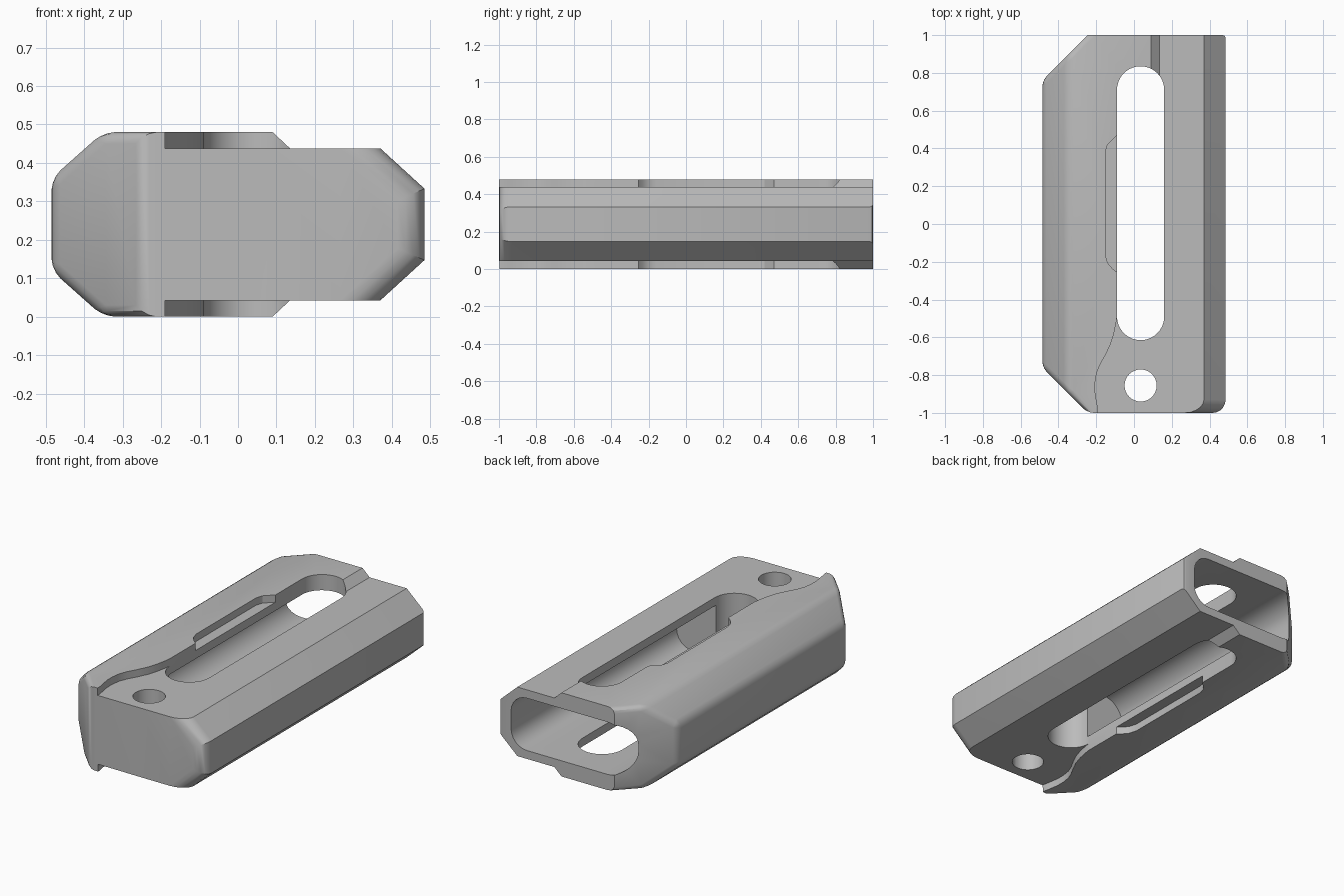
import bpy, bmesh, math
from mathutils import Vector

if "Cube" in bpy.data.objects:
    bpy.data.objects.remove(bpy.data.objects["Cube"])

MID = 0.24  # the shell is mirrored about this height


def prism(name, pts, axis, lo, hi):
    """Extrude a 2D outline: axis 'y' takes (x, z) points, axis 'z' takes (x, y)."""
    bm = bmesh.new()
    put = (lambda p, h: (p[0], h, p[1])) if axis == 'y' else (lambda p, h: (p[0], p[1], h))
    face = bm.faces.new([bm.verts.new(put(p, lo)) for p in pts])
    ext = bmesh.ops.extrude_face_region(bm, geom=[face])
    move = Vector((0, hi - lo, 0) if axis == 'y' else (0, 0, hi - lo))
    bmesh.ops.translate(bm, vec=move, verts=[g for g in ext['geom'] if isinstance(g, bmesh.types.BMVert)])
    bmesh.ops.recalc_face_normals(bm, faces=bm.faces)
    mesh = bpy.data.meshes.new(name)
    bm.to_mesh(mesh)
    bm.free()
    ob = bpy.data.objects.new(name, mesh)
    bpy.context.collection.objects.link(ob)
    return ob


def arc(cx, cy, r, a0, a1, n):
    return [(cx + r * math.cos(math.radians(a0 + (a1 - a0) * i / n)),
             cy + r * math.sin(math.radians(a0 + (a1 - a0) * i / n))) for i in range(n + 1)]


# Outer shell: half profile mirrored in height
half = [(0.485, 0.333), (0.37, 0.438), (0.135, 0.438), (0.09, 0.48), (-0.35, 0.48), (-0.485, 0.36)]
profile = half + [(x, 2 * MID - z) for x, z in reversed(half)]
shell = prism("hollow_shell", profile, 'y', -1, 1)

bm = bmesh.new()
bm.from_mesh(shell.data)

# Slanted left corners
for s in (-1, 1):
    cut = bmesh.ops.bisect_plane(bm, geom=bm.verts[:] + bm.edges[:] + bm.faces[:], dist=1e-5,
                                 plane_co=(-0.245, s, 0), plane_no=(-1, s, 0), clear_outer=True)
    rim = [g for g in cut['geom_cut'] if isinstance(g, bmesh.types.BMEdge)]
    bmesh.ops.contextual_create(bm, geom=rim)
bmesh.ops.recalc_face_normals(bm, faces=bm.faces)


def soften(test, size, segs):
    edges = [e for e in bm.edges if all(test(v.co) for v in e.verts)]
    bmesh.ops.bevel(bm, geom=edges, offset=size, segments=segs, profile=0.5,
                    affect='EDGES', clamp_overlap=True)


# Rounded edges: front right corner, back right corner, whole left side
soften(lambda c: c.x > 0.36 and c.y < -0.999, 0.07, 5)
soften(lambda c: c.x > 0.48 and c.y > 0.999, 0.015, 2)
left = [e for e in bm.edges if all(v.co.x < -0.2 for v in e.verts)
        and not all(v.co.y > 0.999 for v in e.verts)]
bmesh.ops.bevel(bm, geom=left, offset=0.03, segments=3, profile=0.5,
                affect='EDGES', clamp_overlap=True)
bmesh.ops.recalc_face_normals(bm, faces=bm.faces)
bm.to_mesh(shell.data)
bm.free()

# Cavity open at the back
cavity = (arc(0.31, 0.29, 0.1, 0, 90, 6) + arc(-0.205, 0.26, 0.13, 90, 180, 8)
          + arc(-0.205, 0.22, 0.13, 180, 270, 8) + arc(0.31, 0.19, 0.1, 270, 360, 6))
# Long slot and round hole through both sides
slot = arc(0.035, 0.71, 0.125, 0, 180, 20) + arc(0.035, -0.49, 0.125, 180, 360, 20)
hole = arc(0.035, -0.855, 0.085, 0, 348.75, 31)
# Lowered panel: wavy front border, notch beside the slot
panel = [(-0.19, -1.1), (-0.19, -0.985), (-0.198, -0.94), (-0.206, -0.89), (-0.206, -0.84),
         (-0.198, -0.79), (-0.18, -0.745), (-0.152, -0.695), (-0.125, -0.64), (-0.106, -0.58),
         (-0.094, -0.52), (-0.088, -0.47), (-0.07, -0.45),
         (-0.07, -0.28), (-0.09, -0.255), (-0.115, -0.235), (-0.14, -0.205), (-0.152, -0.16),
         (-0.152, 0.38), (-0.14, 0.42), (-0.115, 0.445), (-0.09, 0.47), (-0.07, 0.5),
         (-0.07, 0.7), (0.145, 0.7), (0.145, -1.1)]

cutters = [prism("cavity_cutter", cavity, 'y', -0.5, 1.2),
           prism("slot_cutter", slot, 'z', -0.2, 0.7),
           prism("hole_cutter", hole, 'z', -0.2, 0.7),
           prism("top_panel_cutter", panel, 'z', 0.438, 0.6),
           prism("bottom_panel_cutter", panel, 'z', -0.12, 0.042)]
for c in cutters:
    c.hide_render = True
    m = shell.modifiers.new(c.name, 'BOOLEAN')
    m.operation = 'DIFFERENCE'
    m.solver = 'EXACT'
    m.object = c

# Apply the cuts and drop the helpers
dg = bpy.context.evaluated_depsgraph_get()
done = bpy.data.meshes.new_from_object(shell.evaluated_get(dg))
shell.modifiers.clear()
shell.data = done
for c in cutters:
    bpy.data.objects.remove(c)

bm = bmesh.new()
bm.from_mesh(done)
bmesh.ops.remove_doubles(bm, verts=bm.verts, dist=1e-5)
bmesh.ops.dissolve_limit(bm, angle_limit=math.radians(0.5), verts=bm.verts, edges=bm.edges)
bmesh.ops.triangulate(bm, faces=[f for f in bm.faces if len(f.verts) > 4])
bm.to_mesh(done)
bm.free()

# Single grey colour
grey = bpy.data.materials.new("plain grey")
grey.diffuse_color = (0.5, 0.5, 0.5, 1)
grey.use_nodes = True
grey.node_tree.nodes["Principled BSDF"].inputs["Base Color"].default_value = grey.diffuse_color
done.materials.clear()
done.materials.append(grey)
for p in done.polygons:
    p.material_index = 0

bpy.ops.object.select_all(action='DESELECT')
shell.select_set(True)
bpy.context.view_layer.objects.active = shell
bpy.ops.object.shade_smooth_by_angle(angle=math.radians(28))
